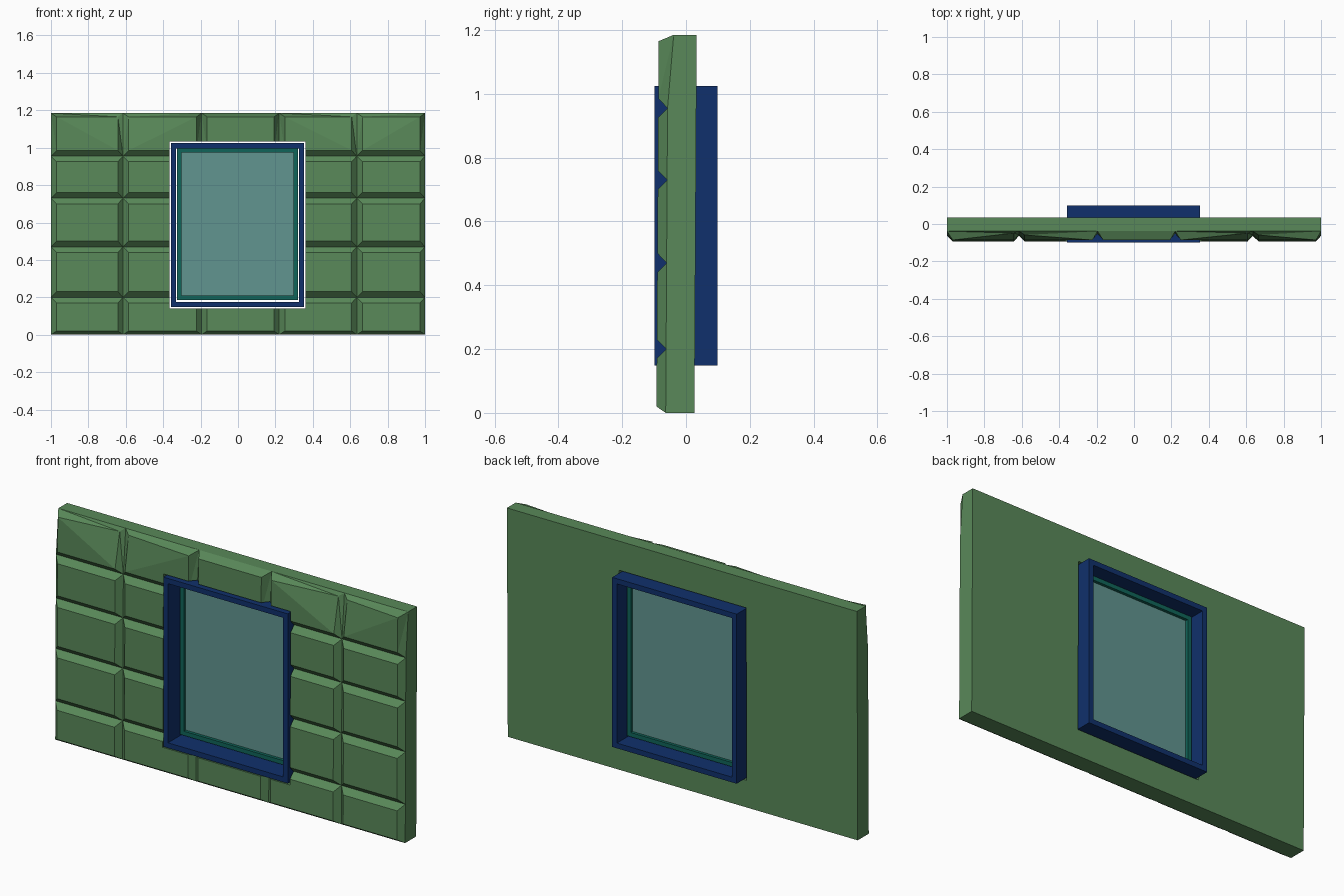
import bpy, bmesh

if "Cube" in bpy.data.objects:
    bpy.data.objects.remove(bpy.data.objects["Cube"])

def material(name, color):
    m = bpy.data.materials.new(name)
    m.diffuse_color = color
    m.use_nodes = True
    m.node_tree.nodes["Principled BSDF"].inputs["Base Color"].default_value = m.diffuse_color
    return m

def finish(name, bm, mat=None):
    bmesh.ops.recalc_face_normals(bm, faces=bm.faces)
    me = bpy.data.meshes.new(name)
    bm.to_mesh(me)
    bm.free()
    ob = bpy.data.objects.new(name, me)
    bpy.context.collection.objects.link(ob)
    if mat:
        me.materials.append(mat)
    return ob

def box(name, x0, x1, y0, y1, z0, z1, mat=None):
    bm = bmesh.new()
    bmesh.ops.create_cube(bm, size=1)
    for v in bm.verts:
        v.co = (x1 if v.co.x > 0 else x0, y1 if v.co.y > 0 else y0, z1 if v.co.z > 0 else z0)
    return finish(name, bm, mat)

def frame(name, x0, x1, y0, y1, z0, z1, t, mat):
    # rectangular ring: four mitred strips extruded in depth
    bm = bmesh.new()
    rect = lambda d: [bm.verts.new((x, y0, z)) for x, z in
                      ((x0 + d, z0 + d), (x1 - d, z0 + d), (x1 - d, z1 - d), (x0 + d, z1 - d))]
    o, i = rect(0), rect(t)
    faces = [bm.faces.new((o[k], o[(k + 1) % 4], i[(k + 1) % 4], i[k])) for k in range(4)]
    ext = bmesh.ops.extrude_face_region(bm, geom=faces, use_keep_orig=True)
    for v in ext["geom"]:
        if isinstance(v, bmesh.types.BMVert):
            v.co.y = y1
    return finish(name, bm, mat)

green = material("wall_green", (0.1, 0.25, 0.1, 1))
blue = material("frame_blue", (0.005, 0.03, 0.15, 1))
teal = material("sash_teal", (0.005, 0.13, 0.1, 1))
glass = material("glass", (0.12, 0.3, 0.28, 0.5))

# block wall: grid of grooves with a raised, chamfered face in every cell
XS = [-1, -0.615, -0.195, 0.22, 0.635, 1]
ZS = [0, 0.2, 0.47, 0.73, 0.955, 1.185]
GROOVE, FACE, BACK = -0.06, -0.089, 0.03
# corners of the top row that are worn down: (column, row, corner) -> y
WORN = {(0, 4, 2): -0.052, (1, 4, 3): -0.062, (3, 4, 2): -0.052, (4, 4, 3): -0.062}

bm = bmesh.new()
grid = [[bm.verts.new((x, -0.042 if z > 1 else GROOVE, z)) for x in XS] for z in ZS]
for r in range(5):
    for c in range(5):
        o = [grid[r][c], grid[r][c + 1], grid[r + 1][c + 1], grid[r + 1][c]]
        zb, zt = ZS[r] + (0.02 if r == 0 else 0.03), ZS[r + 1] - (0.02 if r == 4 else 0.03)
        xl, xr = XS[c] + 0.03, XS[c + 1] - 0.027
        i = [bm.verts.new((x, WORN.get((c, r, k), FACE), z))
             for k, (x, z) in enumerate(((xl, zb), (xr, zb), (xr, zt), (xl, zt)))]
        bm.faces.new(i)
        for k in range(4):
            n = (k + 1) % 4
            bm.faces.new((o[k], o[n], i[n], i[k]))
edges = [e for e in bm.edges if e.is_boundary]
ext = bmesh.ops.extrude_edge_only(bm, edges=edges)["geom"]
for v in ext:
    if isinstance(v, bmesh.types.BMVert):
        v.co.y = BACK
bmesh.ops.contextual_create(bm, geom=[e for e in ext if isinstance(e, bmesh.types.BMEdge)
                                      and all(v.co.y == e.verts[0].co.y for v in e.verts)
                                      and e.is_boundary])
for v in bm.verts:  # slight lean of the whole wall
    v.co.y += (v.co.z - 0.6) * 0.006
bmesh.ops.triangulate(bm, faces=[f for f in bm.faces if len(f.verts) == 4])
wall = finish("block_wall", bm, green)

# window opening
cutter = box("opening_cutter", -0.366, 0.361, -0.3, 0.3, 0.14, 1.034)
cutter.hide_render = True
cutter.hide_viewport = False
mod = wall.modifiers.new("opening", "BOOLEAN")
mod.operation, mod.solver, mod.object = "DIFFERENCE", "EXACT", cutter
bpy.context.view_layer.objects.active = wall
wall.select_set(True)
bpy.ops.object.modifier_apply(modifier="opening")
bpy.data.objects.remove(cutter)

# window: outer casing, sash and pane
frame("window_casing", -0.358, 0.353, -0.098, 0.098, 0.148, 1.024, 0.027, blue)
frame("window_sash", -0.325, 0.32, -0.01, 0.025, 0.187, 0.995, 0.022, teal)
box("window_pane", -0.304, 0.299, 0.006, 0.01, 0.208, 0.974, glass)
